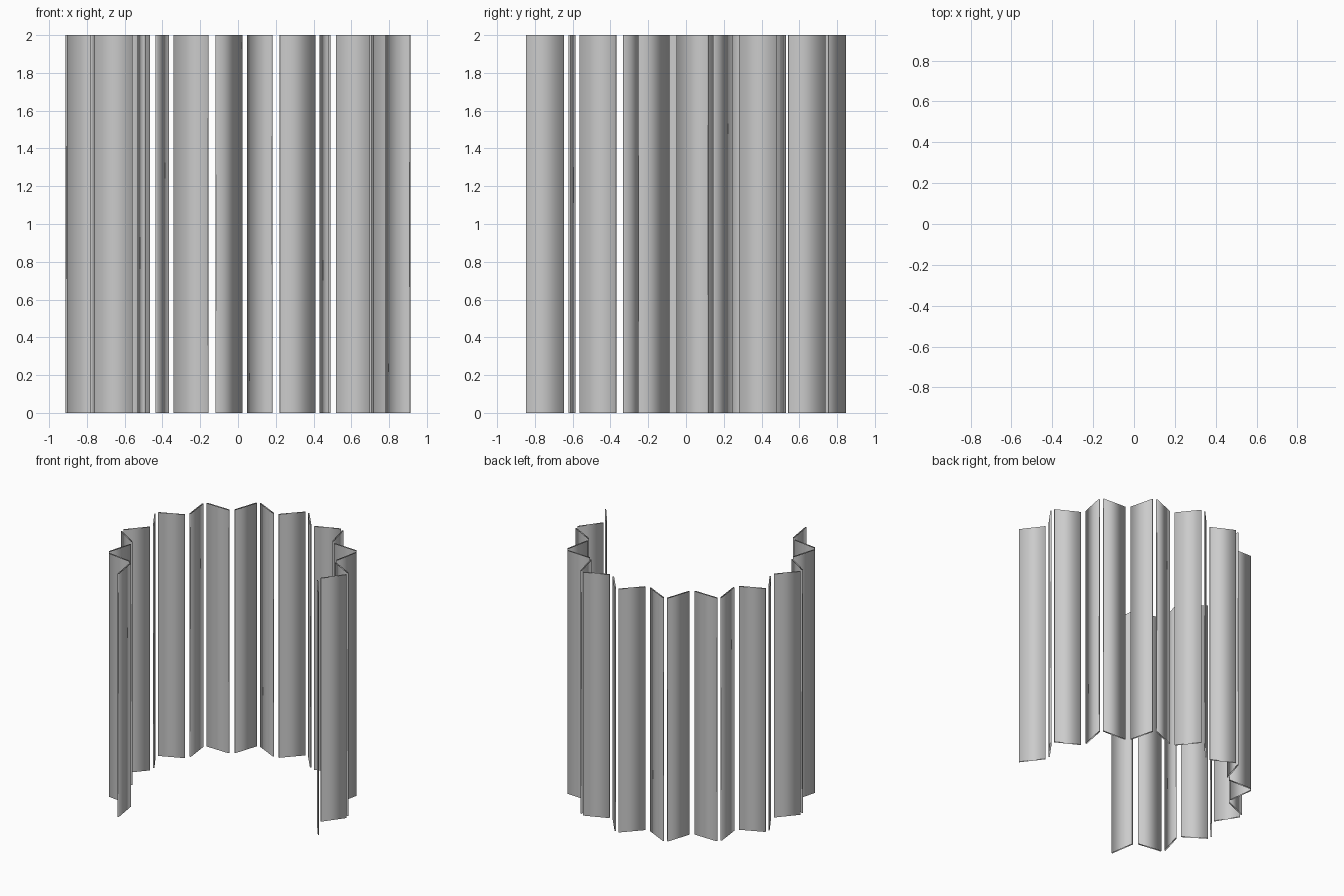
import bpy
import bmesh
from math import sin, cos, radians
from mathutils import Vector

if "Cube" in bpy.data.objects:
    bpy.data.objects.remove(bpy.data.objects["Cube"])

R_OUT, R_IN = 0.938, 0.765      # radii of the outer and inner folds
STEP = 12.5                     # angle covered by one slat
START, COUNT = -148.0, 20       # open arc, angle measured from +y towards +x
TRIM_OUT, TRIM_IN = 0.024, 0.027  # gaps left at the folds
THICK, HEIGHT = 0.010, 2.0


def fold(i):
    r = R_OUT if i % 2 == 0 else R_IN
    a = radians(START + STEP * i)
    return Vector((r * sin(a), r * cos(a)))


# Plan outline of each slat: a thin rectangle between two neighbouring folds
outlines = []
for i in range(COUNT):
    a, b = fold(i), fold(i + 1)
    along = (b - a).normalized()
    side = Vector((-along.y, along.x)) * THICK / 2
    ta, tb = (TRIM_OUT, TRIM_IN) if i % 2 == 0 else (TRIM_IN, TRIM_OUT)
    a, b = a + along * ta, b - along * tb
    outlines.append([a - side, b - side, b + side, a + side])

# Centre the arc on the origin
xs = [p.x for o in outlines for p in o]
ys = [p.y for o in outlines for p in o]
centre = Vector(((min(xs) + max(xs)) / 2, (min(ys) + max(ys)) / 2))

# Slats: open-ended upright sleeves with soft shading
for n, outline in enumerate(outlines, 1):
    bm = bmesh.new()
    low = [bm.verts.new((*(p - centre), 0)) for p in outline]
    high = [bm.verts.new((*(p - centre), HEIGHT)) for p in outline]
    for j in range(4):
        k = (j + 1) % 4
        face = bm.faces.new((low[j], low[k], high[k], high[j]))
        face.smooth = True
    mesh = bpy.data.meshes.new(f"screen_slat_{n}")
    bm.to_mesh(mesh)
    bm.free()
    bpy.context.collection.objects.link(
        bpy.data.objects.new(f"screen_slat_{n}", mesh))
